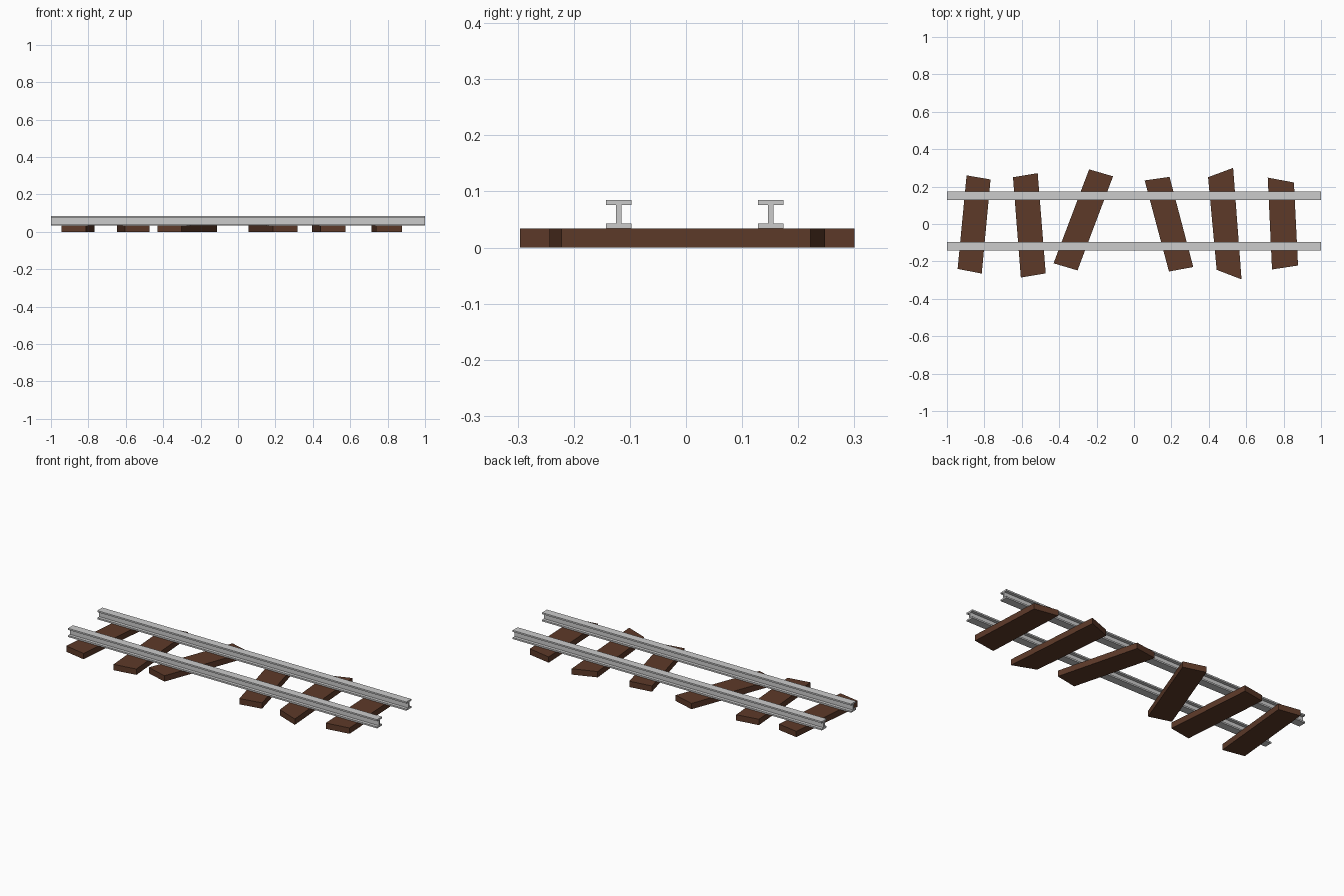
import bpy
import bmesh
from mathutils import Vector

if "Cube" in bpy.data.objects:
    bpy.data.objects.remove(bpy.data.objects["Cube"])

SLEEPER_TOP = 0.034
RAIL_TOP = 0.085

wood = bpy.data.materials.new("dark_wood")
wood.diffuse_color = (0.11, 0.042, 0.022, 1)
wood.use_nodes = True
wood.node_tree.nodes["Principled BSDF"].inputs["Base Color"].default_value = wood.diffuse_color


def extrude_outline(name, points, offset, material=None):
    """Closed prism from a planar outline pushed along an offset."""
    bm = bmesh.new()
    face = bm.faces.new([bm.verts.new(p) for p in points])
    result = bmesh.ops.extrude_face_region(bm, geom=[face], use_keep_orig=True)
    verts = [g for g in result["geom"] if isinstance(g, bmesh.types.BMVert)]
    bmesh.ops.translate(bm, verts=verts, vec=Vector(offset))
    bmesh.ops.recalc_face_normals(bm, faces=bm.faces)
    mesh = bpy.data.meshes.new(name)
    bm.to_mesh(mesh)
    bm.free()
    obj = bpy.data.objects.new(name, mesh)
    bpy.context.collection.objects.link(obj)
    if material:
        mesh.materials.append(material)
    return obj


# Sleepers: crooked planks with skewed ends, seen from above
sleepers = [
    [(-0.895, 0.26), (-0.767, 0.238), (-0.814, -0.265), (-0.943, -0.24)],
    [(-0.647, 0.25), (-0.515, 0.272), (-0.472, -0.264), (-0.605, -0.286)],
    [(-0.24, 0.292), (-0.112, 0.255), (-0.302, -0.248), (-0.43, -0.21)],
    [(0.057, 0.233), (0.19, 0.252), (0.317, -0.23), (0.187, -0.254)],
    [(0.396, 0.25), (0.53, 0.30), (0.575, -0.296), (0.442, -0.245)],
    [(0.715, 0.248), (0.855, 0.222), (0.877, -0.222), (0.738, -0.243)],
]
for i, outline in enumerate(sleepers, 1):
    extrude_outline(f"sleeper_{i}", [(x, y, 0) for x, y in outline],
                    (0, 0, SLEEPER_TOP), wood)

# Rails: I-beam half profile mirrored, run along the full length
half = [(0.023, SLEEPER_TOP), (0.023, 0.043), (0.005, 0.043),
        (0.005, 0.076), (0.023, 0.076), (0.023, RAIL_TOP)]
profile = half + [(-y, z) for y, z in reversed(half)]
for name, centre in (("front_rail", -0.12), ("back_rail", 0.151)):
    extrude_outline(name, [(-1, centre + y, z) for y, z in profile], (2, 0, 0))
